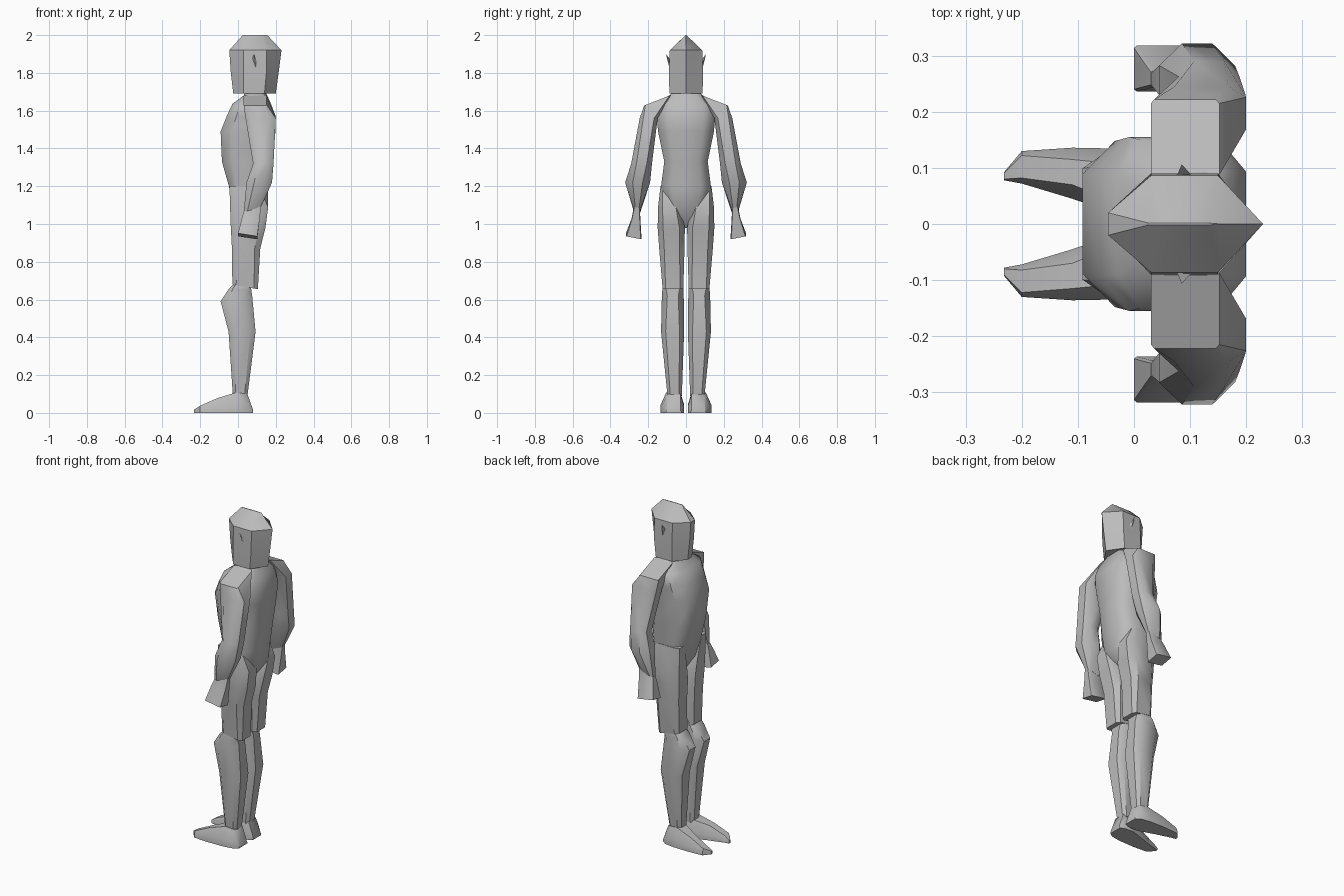
import bpy, bmesh, math

grey = bpy.data.materials.new("plain grey")
grey.diffuse_color = (0.5, 0.5, 0.5, 1)


def finish(name, bm, angle=35):
    bmesh.ops.recalc_face_normals(bm, faces=bm.faces)
    mesh = bpy.data.meshes.new(name)
    bm.to_mesh(mesh)
    bm.free()
    mesh.materials.append(grey)
    obj = bpy.data.objects.new(name, mesh)
    bpy.context.collection.objects.link(obj)
    bpy.ops.object.select_all(action='DESELECT')
    obj.select_set(True)
    bpy.context.view_layer.objects.active = obj
    bpy.ops.object.shade_smooth_by_angle(angle=math.radians(angle))


def skin(name, rings, angle=35):
    """Join equal rings of points into one closed skin."""
    bm = bmesh.new()
    loops = [[bm.verts.new(p) for p in ring] for ring in rings]
    for a, b in zip(loops, loops[1:]):
        n = len(a)
        for i in range(n):
            j = (i + 1) % n
            bm.faces.new((a[i], a[j], b[j], b[i]))
    bm.faces.new(loops[0])
    bm.faces.new(loops[-1])
    bmesh.ops.remove_doubles(bm, verts=bm.verts, dist=0.0005)
    finish(name, bm, angle)


def octagon(z, x0, x1, y0, y1, c=0.55, tilt_x=0, tilt_y=0, side=1):
    """Level eight-sided section; tilts raise the +x or the outer edge."""
    cx, cy, hx, hy = (x0 + x1) / 2, (y0 + y1) / 2, (x1 - x0) / 2, (y1 - y0) / 2
    shape = [(-1, -c), (-c, -1), (c, -1), (1, -c), (1, c), (c, 1), (-c, 1), (-1, c)]
    return [(cx + hx * u, side * (cy + hy * v), z + tilt_x * u + tilt_y * v)
            for u, v in shape]


# Torso, from crotch to neck: z, front, back, half width
torso = [(0.98, 0.03, 0.09, 0.02), (1.09, -0.03, 0.16, 0.10),
         (1.20, -0.048, 0.16, 0.132), (1.33, -0.085, 0.185, 0.115),
         (1.49, -0.092, 0.198, 0.148), (1.57, -0.06, 0.20, 0.155),
         (1.635, -0.03, 0.175, 0.15), (1.68, 0.03, 0.155, 0.09),
         (1.71, 0.04, 0.14, 0.06)]
skin("torso", [octagon(z, a, b, -w, w, 0.6) for z, a, b, w in torso], 50)

# Head: pointed front and back, with a ridge along the crown
head = []
for z, xf, xa, xb, xr, w in [(1.69, -0.025, 0.03, 0.14, 0.20, 0.088),
                             (1.80, -0.038, 0.03, 0.15, 0.215, 0.090),
                             (1.92, -0.046, 0.03, 0.15, 0.23, 0.086),
                             (2.00, 0.025, 0.05, 0.13, 0.155, 0.002)]:
    nose = min(0.02, w)
    head.append([(xf, -nose, z), (xa, -w, z), (xb, -w, z), (xr, 0, z),
                 (xb, w, z), (xa, w, z), (xf, nose, z)])
skin("head", head, 40)

for side, label in ((1, "left"), (-1, "right")):
    # Pointed ear
    bm = bmesh.new()
    v = [bm.verts.new((x, side * y, z)) for x, y, z in
         [(0.075, 0.083, 1.87), (0.107, 0.083, 1.84), (0.10, 0.08, 1.79), (0.085, 0.106, 1.90)]]
    for f in ((0, 1, 2), (0, 1, 3), (1, 2, 3), (2, 0, 3)):
        bm.faces.new([v[i] for i in f])
    finish(label + "_ear", bm)

    # Arm with sloping shoulder
    arm = [(1.655, 0.03, 0.152, 0.08, 0.222, 0.9, 0, -0.028),
           (1.56, 0.04, 0.20, 0.15, 0.245, 0.6, 0, 0),
           (1.32, 0.08, 0.188, 0.18, 0.29, 0.5, 0, 0),
           (1.22, 0.045, 0.18, 0.19, 0.322, 0.4, 0, 0),
           (1.07, 0.03, 0.12, 0.242, 0.275, 0.6, 0.015, 0)]
    skin(label + "_arm", [octagon(*r, side=side) for r in arm], 40)

    # Blocky hand
    hand = [(1.08, 0.03, 0.122, 0.243, 0.276, 0.7, 0.015, 0),
            (1.03, 0.02, 0.115, 0.242, 0.288, 0.85, 0, 0),
            (0.935, 0.0, 0.102, 0.236, 0.318, 0.9, -0.008, 0.008)]
    skin(label + "_hand", [octagon(*r, side=side) for r in hand])

    # Thigh in a trouser leg with an open-looking flared hem
    thigh = [(1.20, -0.045, 0.11, 0.075, 0.135, 0.7, 0, 0),
             (1.09, -0.042, 0.16, 0.03, 0.148, 0.6, 0, 0),
             (0.98, -0.038, 0.145, 0.006, 0.15, 0.6, 0, 0),
             (0.87, -0.032, 0.118, 0.008, 0.142, 0.6, 0, 0),
             (0.667, -0.03, 0.105, 0.014, 0.124, 0.7, -0.012, 0)]
    skin(label + "_thigh", [octagon(*r, side=side) for r in thigh], 40)

    # Shin with a protruding knee
    shin = [(0.68, -0.025, 0.07, 0.018, 0.12, 0.7, 0, 0),
            (0.655, -0.05, 0.07, 0.014, 0.125, 0.65, 0, 0),
            (0.605, -0.092, 0.075, 0.012, 0.128, 0.5, 0.015, 0),
            (0.43, -0.05, 0.093, 0.010, 0.132, 0.6, 0, 0),
            (0.09, -0.027, 0.05, 0.022, 0.098, 0.6, 0, 0)]
    skin(label + "_shin", [octagon(*r, side=side) for r in shin], 40)

    # Foot, heel to toe: x, sole inner/outer, top inner/outer, top height
    foot = []
    for x, a, b, c, d, h in [(0.08, 0.025, 0.105, 0.03, 0.10, 0.015),
                             (0.05, 0.012, 0.125, 0.03, 0.098, 0.10),
                             (-0.01, 0.010, 0.134, 0.03, 0.105, 0.108),
                             (-0.11, 0.045, 0.136, 0.07, 0.115, 0.078),
                             (-0.20, 0.072, 0.130, 0.082, 0.122, 0.038),
                             (-0.232, 0.078, 0.092, 0.080, 0.090, 0.018)]:
        foot.append([(x, side * a, 0), (x, side * b, 0), (x, side * b, h * 0.4),
                     (x, side * d, h), (x, side * c, h), (x, side * a, h * 0.4)])
    skin(label + "_foot", foot, 40)
